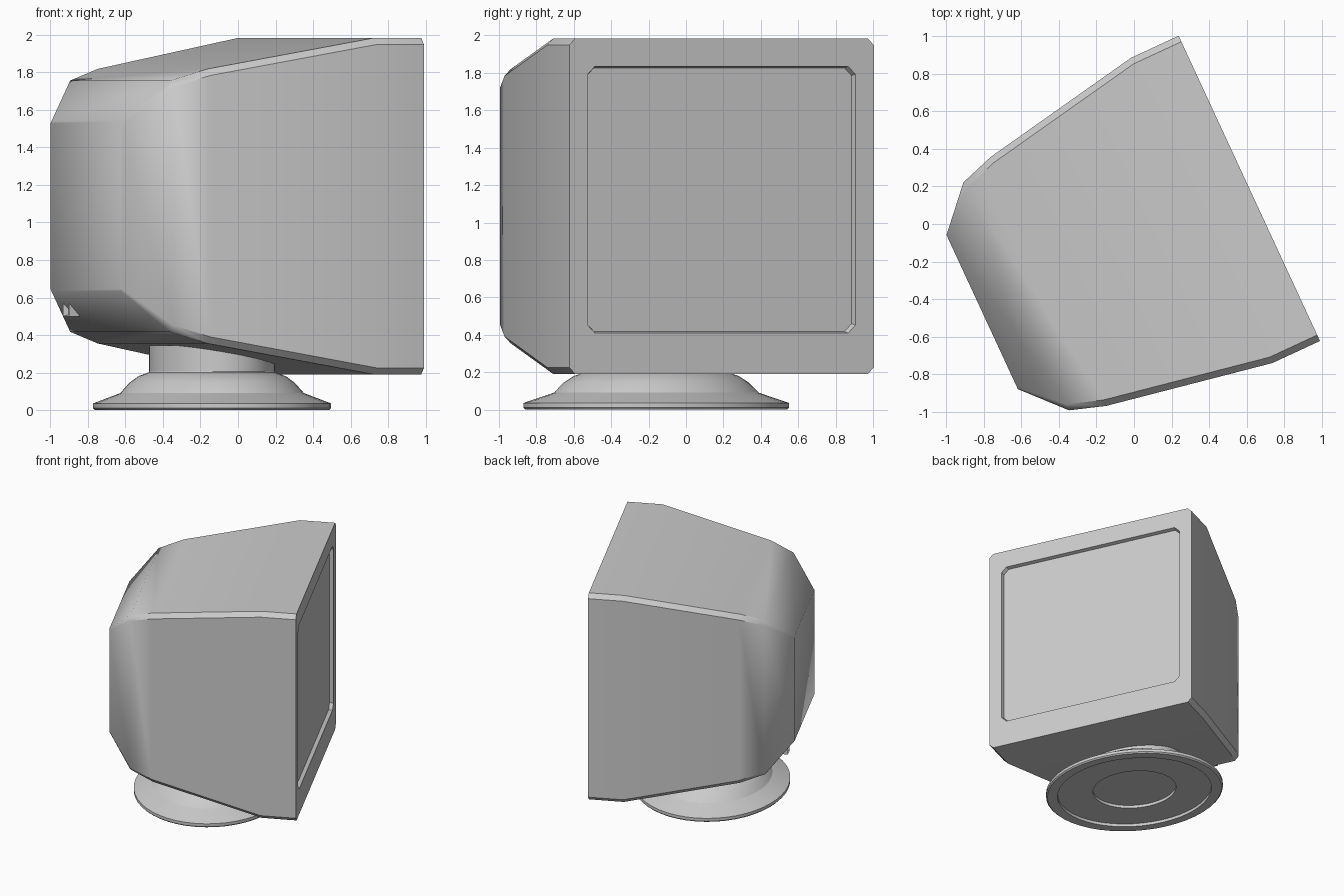
import bpy, bmesh, math
from mathutils import Matrix

if "Cube" in bpy.data.objects:
    bpy.data.objects.remove(bpy.data.objects["Cube"])

# Local frame: +X is the viewing direction of the screen, origin under the screen centre
PLACE = Matrix.Translation((0.615, 0.19, 0)) @ Matrix.Rotation(math.radians(24.85), 4, 'Z')
ZC = 1.087


def finish(bm, name, angle=35):
    bmesh.ops.recalc_face_normals(bm, faces=bm.faces)
    mesh = bpy.data.meshes.new(name)
    bm.to_mesh(mesh)
    bm.free()
    ob = bpy.data.objects.new(name, mesh)
    bpy.context.collection.objects.link(ob)
    ob.matrix_world = PLACE
    bpy.ops.object.select_all(action='DESELECT')
    ob.select_set(True)
    bpy.context.view_layer.objects.active = ob
    bpy.ops.object.shade_smooth_by_angle(angle=math.radians(angle))
    return ob


def octagon(bm, u, hw, hh, c, zc=ZC):
    """Rectangle with cut corners, standing at depth u."""
    pts = [(hw, -hh + c), (hw, hh - c), (hw - c, hh), (-hw + c, hh),
           (-hw, hh - c), (-hw, -hh + c), (-hw + c, -hh), (hw - c, -hh)]
    return [bm.verts.new((u, y, zc + z)) for y, z in pts]


def bridge(bm, rings):
    for a, b in zip(rings, rings[1:]):
        n = len(a)
        for i in range(n):
            bm.faces.new((a[i], a[(i + 1) % n], b[(i + 1) % n], b[i]))


# Housing: tapering shell from the back panel to the bezel and the recess rim
bm = bmesh.new()
profile = [(-1.57, 0.453, 0.012), (-1.37, 0.67, 0.035), (-1.18, 0.732, 0.035),
           (-0.28, 0.897, 0.035), (0, 0.897, 0.035)]
rings = [octagon(bm, u, h, h, c) for u, h, c in profile]
rings.append(octagon(bm, 0, 0.788, 0.713, 0.042, 1.122))
rings.append(octagon(bm, -0.03, 0.78, 0.705, 0.042, 1.122))
bridge(bm, rings)
bm.faces.new(rings[0])
finish(bm, "housing")

# Screen
bm = bmesh.new()
bm.faces.new(octagon(bm, -0.03, 0.78, 0.705, 0.042, 1.122))
screen = finish(bm, "screen")

# Stand: oval turned foot, hollow underneath, with the neck rising into the housing
bm = bmesh.new()
foot = [(0.47, 0.05), (0.47, 0.025), (0.87, 0.025), (0.87, 0.0), (0.985, 0.0),
        (1.0, 0.01), (1.0, 0.035), (0.772, 0.09), (0.695, 0.145),
        (0.62, 0.18), (0.535, 0.2), (0.53, 0.205), (0.53, 0.345)]
N = 48
rings = []
for r, z in foot:
    rings.append([bm.verts.new((-0.83 + 0.613 * r * math.cos(2 * math.pi * i / N),
                                0.729 * r * math.sin(2 * math.pi * i / N), z))
                  for i in range(N)])
bridge(bm, rings)
bm.faces.new(rings[0])
bm.faces.new(rings[-1])
finish(bm, "swivel_stand", 20)

# Small cable socket on the lower back slope
bm = bmesh.new()
bmesh.ops.create_cube(bm, size=1, matrix=Matrix.Translation((-1.465, 0.382, 0.533))
                      @ Matrix.Diagonal((0.095, 0.075, 0.066, 1)))
back = min(bm.faces, key=lambda f: f.calc_center_median().x)
bmesh.ops.inset_individual(bm, faces=[back], thickness=0.012)
bmesh.ops.translate(bm, verts=back.verts, vec=(0.03, 0, 0))
finish(bm, "cable_socket", 20)
